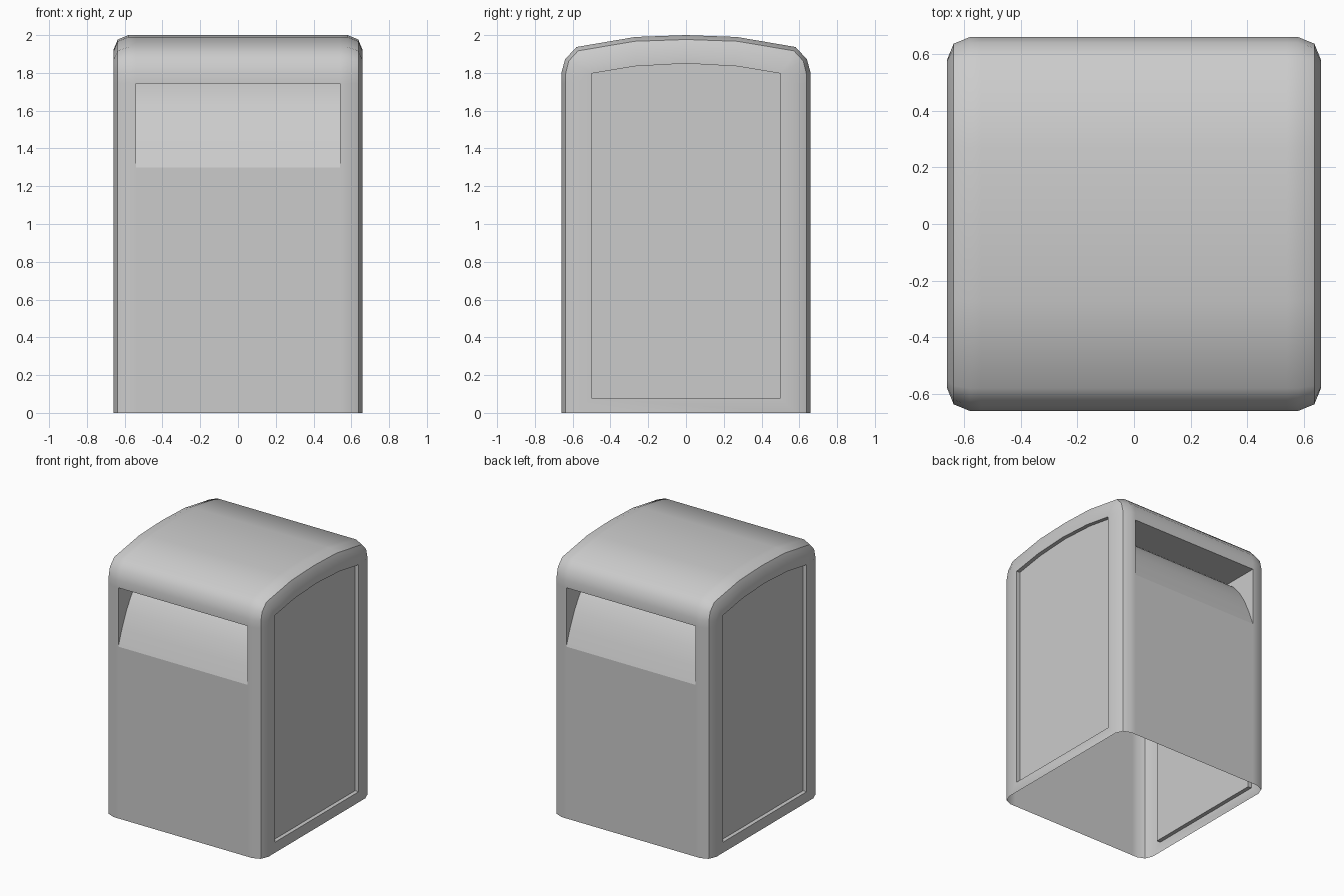
import bpy, bmesh, math

if "Cube" in bpy.data.objects:
    bpy.data.objects.remove(bpy.data.objects["Cube"])

W = 0.66          # half width and half depth
SLOT_X = 0.54     # half width of the slot
SLOT_Z = (1.30, 1.745)
RECESS = 0.03     # depth of the side panels


def finish(name, bm):
    bmesh.ops.remove_doubles(bm, verts=bm.verts, dist=0.0005)
    bmesh.ops.recalc_face_normals(bm, faces=bm.faces)
    mesh = bpy.data.meshes.new(name)
    bm.to_mesh(mesh)
    bm.free()
    obj = bpy.data.objects.new(name, mesh)
    bpy.context.collection.objects.link(obj)
    bpy.ops.object.select_all(action='DESELECT')
    bpy.context.view_layer.objects.active = obj
    obj.select_set(True)
    bpy.ops.object.shade_smooth_by_angle(angle=math.radians(40))
    return obj


def grid(bm, columns, skip=lambda c, r: False):
    """Quads between neighbouring columns of points."""
    vs = [[bm.verts.new(p) for p in col] for col in columns]
    for c in range(len(vs) - 1):
        for r in range(len(vs[c]) - 1):
            if not skip(c, r):
                bm.faces.new((vs[c][r], vs[c + 1][r], vs[c + 1][r + 1], vs[c][r + 1]))
    return vs


# Half profile rows (y, z): outer silhouette, edge of the flat side, panel outline
half = [((-0.66, 0), (-0.58, 0), (-0.5, 0.08)),
        ((-0.66, 1.3), (-0.58, 1.3), (-0.5, 1.3)),
        ((-0.66, 1.745), (-0.58, 1.745), (-0.5, 1.745)),
        ((-0.66, 1.80), (-0.58, 1.79), (-0.5, 1.797)),
        ((-0.64, 1.872), (-0.575, 1.84), (-0.5, 1.797)),
        ((-0.58, 1.937), (-0.55, 1.868), (-0.5, 1.797)),
        ((-0.27, 1.99), (-0.27, 1.912), (-0.27, 1.835)),
        ((0, 2.0), (0, 1.92), (0, 1.85))]
rows = half + [tuple((-y, z) for y, z in row) for row in half[-2::-1]]


def column(x, t):
    """t = 0 outer silhouette, 1 flat side edge, 2 panel outline."""
    i, f = min(int(t), 1), t - min(int(t), 1)
    return [(x, r[i][0] + (r[i + 1][0] - r[i][0]) * f,
             r[i][1] + (r[i + 1][1] - r[i][1]) * f) for r in rows]


# Shell: rounded housing, open below, with front and back slots
bm = bmesh.new()
right = [(SLOT_X, 0), (0.58, 0), (0.637, 0.29), (W, 1), (W, 2), (W - RECESS, 2)]
stations = [(-x, t) for x, t in reversed(right)] + right
mid, last = len(right) - 1, len(rows) - 2
vs = grid(bm, [column(x, t) for x, t in stations],
          skip=lambda c, r: c == mid and r in (1, last - 1))
for a, b in ((0, 1), (1, 2), (-1, -2), (-2, -3)):   # lower frame and ledge
    bm.faces.new((vs[a][0], vs[b][0], vs[b][-1], vs[a][-1]))
finish("shell", bm)

# Recessed side panels
for name, side in (("left_panel", -1), ("right_panel", 1)):
    bm = bmesh.new()
    pts = [p for r, p in enumerate(column(side * (W - RECESS), 2))
           if rows[r][2] != rows[r - 1][2]]
    bm.faces.new([bm.verts.new(p) for p in pts])
    finish(name, bm)

# Chutes: curved ramp, flat ceiling and cheeks behind each slot
ramp = [(0, 1.3), (0.045, 1.42), (0.095, 1.53), (0.15, 1.62), (0.21, 1.69), (0.28, 1.745)]
for name, side in (("front_chute", -1), ("back_chute", 1)):
    bm = bmesh.new()
    loop = ramp + [(0, SLOT_Z[1])]
    vs = grid(bm, [[(x, side * (W - d), z) for d, z in loop] for x in (-SLOT_X, SLOT_X)])
    for cheek in vs:
        bm.faces.new(cheek)
    finish(name, bm)
